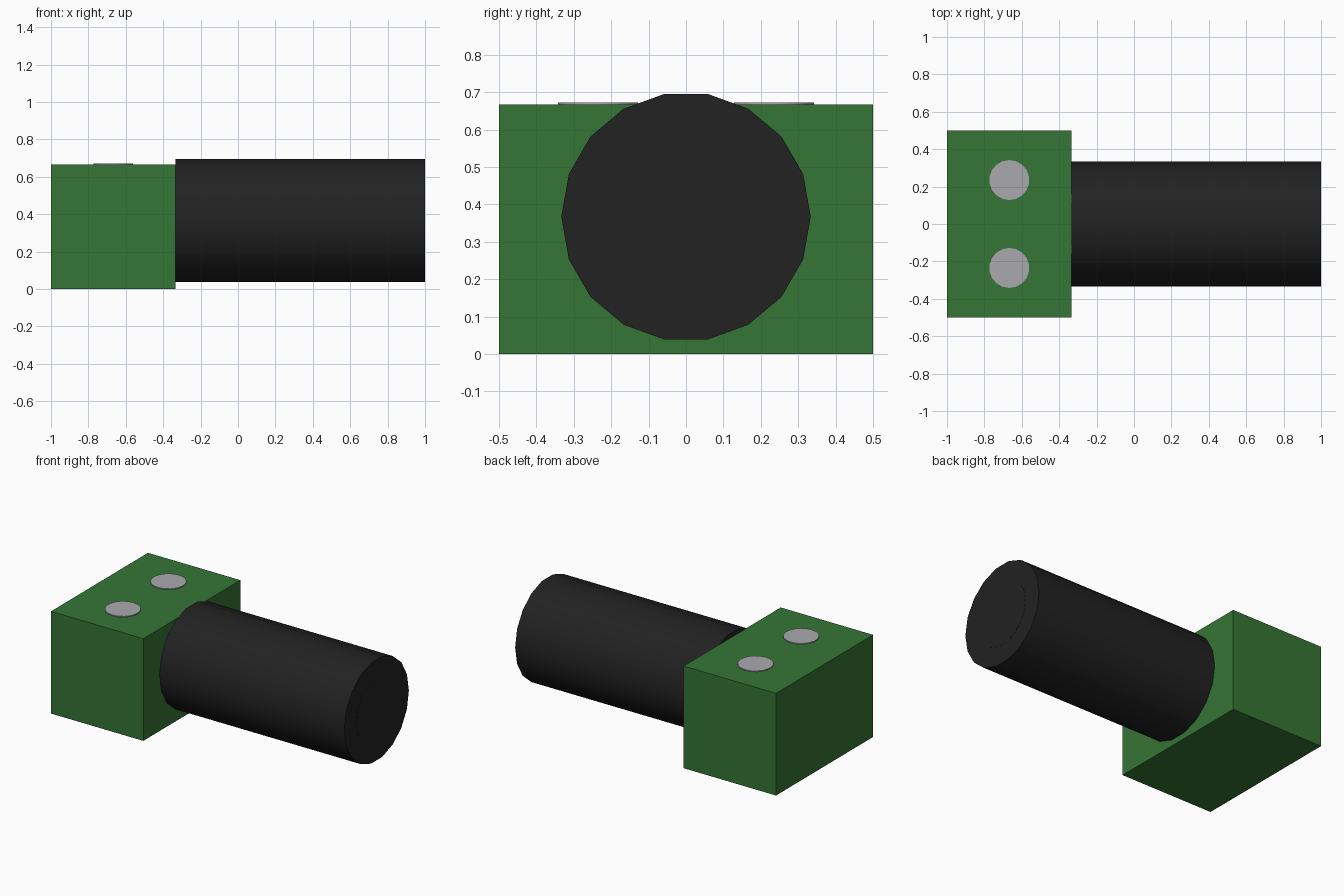
import bpy
import math

cube = bpy.data.objects.get("Cube")
if cube:
    bpy.data.objects.remove(cube, do_unlink=True)


def material(name, colour):
    mat = bpy.data.materials.new(name)
    mat.use_nodes = True
    mat.diffuse_color = colour
    mat.node_tree.nodes["Principled BSDF"].inputs["Base Color"].default_value = colour
    return mat


green = material("green", (0.036, 0.178, 0.036, 1))
black = material("black", (0.016, 0.016, 0.016, 1))
grey = material("light grey", (0.4, 0.4, 0.43, 1))


def finish(name, mat):
    obj = bpy.context.object
    obj.name = name
    obj.data.materials.append(mat)
    return obj


def disc(name, mat, sides, radius, depth, location, rotation=(0, 0, 0)):
    bpy.ops.mesh.primitive_cylinder_add(vertices=sides, radius=radius, depth=depth,
                                        location=location, rotation=rotation)
    obj = finish(name, mat)
    bpy.ops.object.transform_apply(location=False, rotation=True, scale=True)
    bpy.ops.object.shade_smooth_by_angle(angle=math.radians(30))
    return obj


# Main block
bpy.ops.mesh.primitive_cube_add(size=1, location=(-2 / 3, 0, 1 / 3))
block = finish("block", green)
block.scale = (2 / 3, 1, 2 / 3)
bpy.ops.object.transform_apply(location=False, rotation=False, scale=True)

# Barrel lying along x, with corners on its left and right sides
along_x = (0, math.pi / 2, 0)
disc("barrel", black, 18, 1 / 3, 1.335, (0.3325, 0, 0.367), along_x)

# Thin cover on the barrel end
disc("barrel_end_cover", black, 18, 0.21, 0.004, (0.999, 0, 0.367), along_x)

# Two flat buttons on top of the block
for side, y in (("front", -0.235), ("back", 0.235)):
    disc(side + "_button", grey, 18, 0.107, 0.006, (-2 / 3, y, 0.669))
